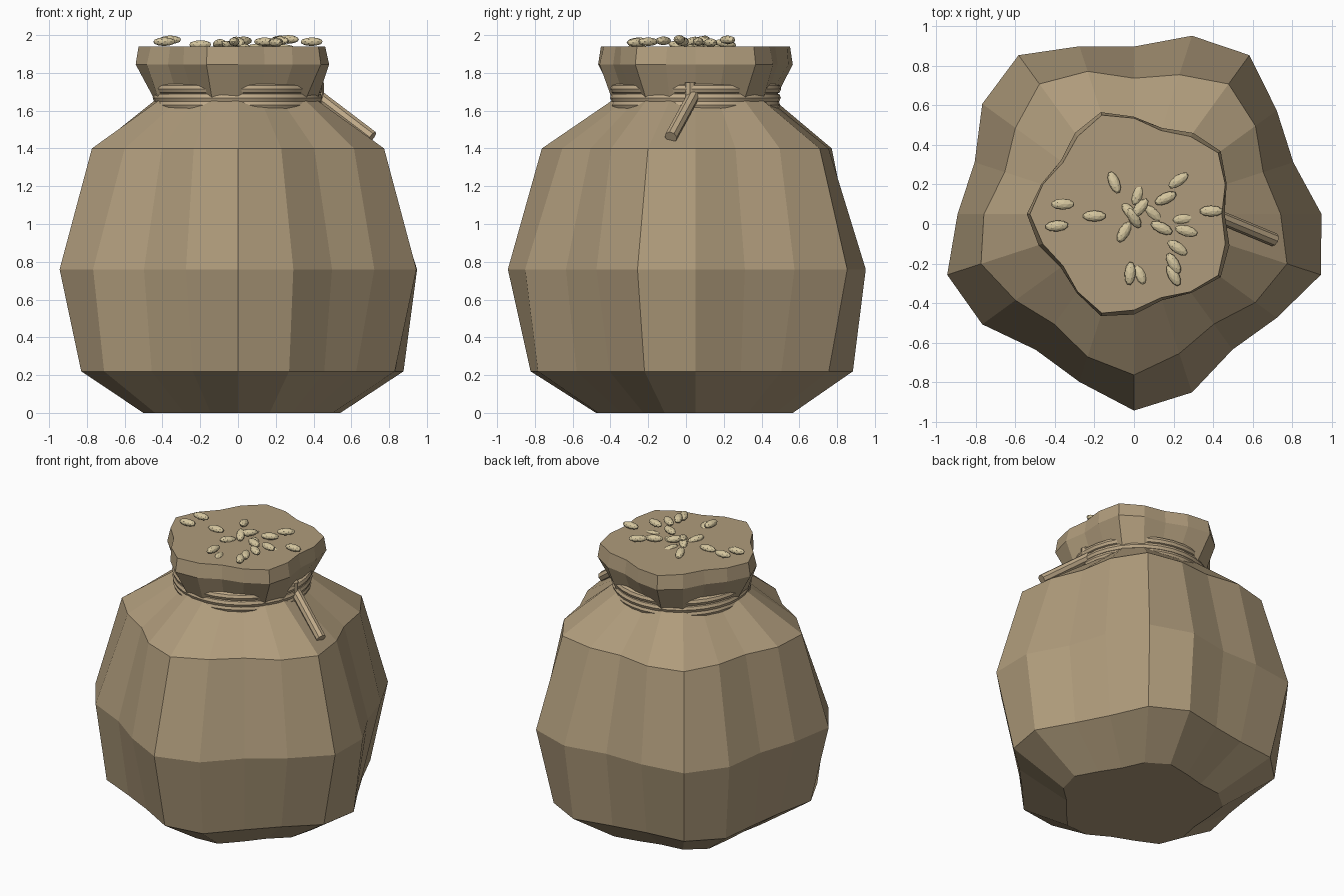
import bpy, bmesh, math
from mathutils import Vector

if "Cube" in bpy.data.objects:
    bpy.data.objects.remove(bpy.data.objects["Cube"])

CY = 0.05  # centre of the sack in y


def material(name, rgb):
    m = bpy.data.materials.new(name)
    m.diffuse_color = (*rgb, 1)
    m.use_nodes = True
    m.node_tree.nodes["Principled BSDF"].inputs["Base Color"].default_value = m.diffuse_color
    return m


burlap = material("burlap", (0.43, 0.33, 0.20))
twine = material("twine", (0.52, 0.40, 0.25))
kernel = material("kernel", (0.66, 0.56, 0.34))


def finish(name, bm, mat):
    bmesh.ops.recalc_face_normals(bm, faces=bm.faces)
    me = bpy.data.meshes.new(name)
    bm.to_mesh(me)
    bm.free()
    ob = bpy.data.objects.new(name, me)
    me.materials.append(mat)
    bpy.context.collection.objects.link(ob)
    return ob


# Sack: 20-sided rings with five folds that twist with height (z, radius, phase)
rings = [(0, 0.505, 60), (0.22, 0.825, 47), (0.76, 0.92, 21), (1.40, 0.75, -8),
         (1.655, 0.415, -45), (1.845, 0.50, -80), (1.94, 0.485, -90)]
N = 20
bm = bmesh.new()
loops = []
for z, rad, phase in rings:
    loop = []
    for k in range(N):
        a = 2 * math.pi * k / N
        r = rad * (1 + 0.085 * math.cos(k * math.pi / 2 - math.radians(phase)))
        loop.append(bm.verts.new((r * math.sin(a), CY - r * math.cos(a), z)))
    loops.append(loop)
for lo, hi in zip(loops, loops[1:]):
    for k in range(N):
        j = (k + 1) % N
        bm.faces.new((lo[k], lo[j], hi[j], hi[k]))
bm.faces.new(loops[0])
bm.faces.new(loops[-1])
finish("sack", bm, burlap)

# Rope coils around the neck
for i, (z, r) in enumerate([(1.63, 0.422), (1.668, 0.425), (1.715, 0.427)]):
    bpy.ops.mesh.primitive_torus_add(location=(0, CY, z), major_radius=r, minor_radius=0.027,
                                     major_segments=32, minor_segments=8)
    ob = bpy.context.object
    ob.name = f"rope_coil_{i + 1}"
    ob.data.materials.append(twine)
    bpy.ops.object.shade_smooth_by_angle()


# Rope tail and knot
def rod(name, a, b, r):
    a, b = Vector(a), Vector(b)
    bpy.ops.mesh.primitive_cylinder_add(vertices=8, radius=r, depth=(b - a).length,
                                        location=(a + b) / 2)
    ob = bpy.context.object
    ob.name = name
    ob.rotation_euler = (b - a).to_track_quat('Z', 'Y').to_euler()
    ob.data.materials.append(twine)
    bpy.ops.object.shade_smooth_by_angle()


rod("rope_tail", (0.42, 0.04, 1.68), (0.71, -0.08, 1.46), 0.034)
rod("rope_knot", (0.425, 0.02, 1.62), (0.425, 0.02, 1.75), 0.03)

# Grains on top (x, y, height, heading, roll tilt)
grains = [(-.36, .10, 1.975, 0, 0), (-.39, -.01, 1.965, 5, 0), (-.20, .04, 1.95, 0, 0),
          (-.10, .21, 1.955, 112, 10), (-.02, .06, 1.955, 130, 20), (.03, .08, 1.97, 50, 0),
          (-.05, -.04, 1.945, 60, 10), (-.02, -.25, 1.965, 85, 0), (.03, -.25, 1.93, 110, 10),
          (.02, .15, 1.93, 70, 10), (.16, .13, 1.96, 25, 0), (.225, .22, 1.975, 35, 0),
          (.39, .065, 1.965, 0, 0), (.25, .025, 1.928, 5, 5), (.14, -.02, 1.965, -25, 0),
          (.10, .05, 1.93, -45, 8), (.22, -.12, 1.97, -35, 0), (.265, -.035, 1.977, -15, 0),
          (.20, -.20, 1.965, -60, 0), (.20, -.26, 1.96, -62, 0), (0, .03, 1.965, -60, 15)]
for i, (x, y, z, heading, tilt) in enumerate(grains):
    bm = bmesh.new()
    bmesh.ops.create_icosphere(bm, subdivisions=2, radius=1)
    ob = finish(f"grain_{i + 1}", bm, kernel)
    ob.scale = (0.06, 0.028, 0.023)
    ob.location = (x, y, z)
    ob.rotation_euler = (math.radians(tilt), math.radians(tilt), math.radians(heading))
